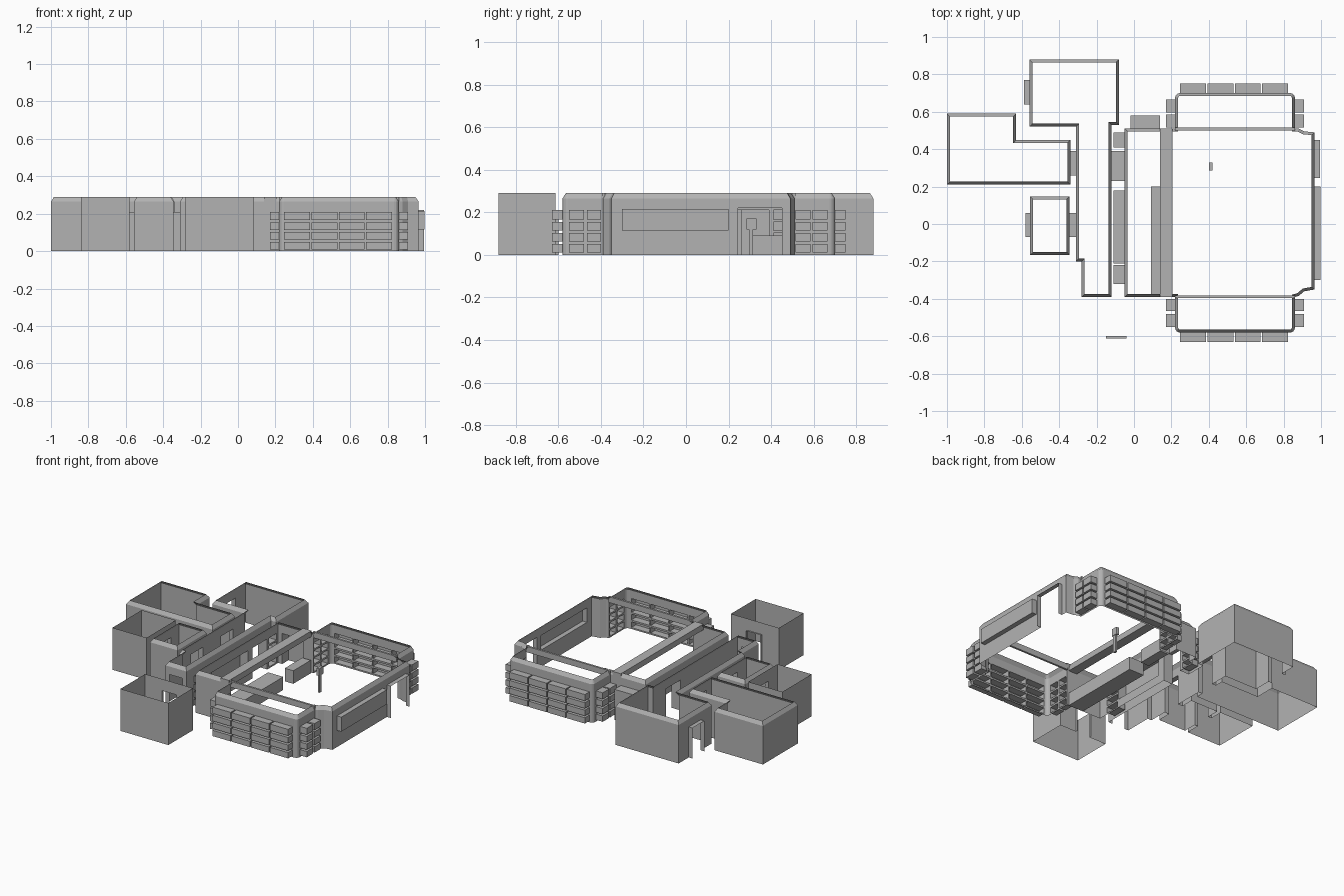
import bpy, bmesh, math
from mathutils import Vector

if "Cube" in bpy.data.objects:
    bpy.data.objects.remove(bpy.data.objects["Cube"])

grey = bpy.data.materials.new("plain_grey")
grey.use_nodes = True
grey.diffuse_color = (0.45, 0.45, 0.45, 1)
grey.node_tree.nodes["Principled BSDF"].inputs["Base Color"].default_value = (0.45, 0.45, 0.45, 1)

TOP, CORNICE_Z, INSET, DOOR_Z = 0.29, 0.265, 0.016, 0.21
ROWS = [(0.01, 0.05), (0.062, 0.102), (0.114, 0.154), (0.166, 0.21)]


def finish(name, bm):
    bmesh.ops.remove_doubles(bm, verts=bm.verts, dist=0.0005)
    mesh = bpy.data.meshes.new(name)
    bm.to_mesh(mesh)
    bm.free()
    mesh.materials.append(grey)
    obj = bpy.data.objects.new(name, mesh)
    bpy.context.collection.objects.link(obj)
    return obj


def face(bm, *points):
    bm.faces.new([bm.verts.new(p) for p in points])


def box(name, x0, x1, y0, y1, z0, z1):
    bm = bmesh.new()
    bmesh.ops.create_cube(bm, size=1)
    for v in bm.verts:
        v.co = ((x0 + x1) / 2 + v.co.x * (x1 - x0),
                (y0 + y1) / 2 + v.co.y * (y1 - y0),
                (z0 + z1) / 2 + v.co.z * (z1 - z0))
    return finish(name, bm)


def arc(cx, cy, r, start, steps=4):
    # quarter turn, counter-clockwise
    return [(cx + r * math.cos(math.radians(start + 90 * i / steps)),
             cy + r * math.sin(math.radians(start + 90 * i / steps))) for i in range(steps + 1)]


def hole(axis, at, a0, a1, z0=0, z1=DOOR_Z, depth=0, closed=False):
    # opening in the wall lying at axis = at
    return dict(axis=axis, at=at, a0=a0, a1=a1, z0=z0, z1=z1, depth=depth, closed=closed)


def shelves(axis, at, columns, depth=0.05):
    return [hole(axis, at, a, b, z0, z1, depth, True) for a, b in columns for z0, z1 in ROWS]


def wall(bm, p, q, top, holes):
    # panel from p to q, gridded around its openings
    p, q = Vector(p), Vector(q)
    d = (q - p).normalized()
    out = Vector((d.y, -d.x))
    length = (q - p).length
    mine = []
    for h in holes:
        k = 0 if h["axis"] == "x" else 1
        if abs(p[k] - h["at"]) > 0.002 or abs(q[k] - h["at"]) > 0.002:
            continue
        s = sorted((w - p[1 - k]) * d[1 - k] for w in (h["a0"], h["a1"]))
        if s[0] > -0.001 and s[1] < length + 0.001:
            mine.append((s[0], s[1], h))

    def at(s, z, depth=0):
        v = p + d * s + out * depth
        return (v.x, v.y, z)

    us = sorted({0, length, *[m[0] for m in mine], *[m[1] for m in mine]})
    zs = sorted({0, top, *[m[2]["z0"] for m in mine], *[m[2]["z1"] for m in mine]})
    for a, b in zip(us, us[1:]):
        for c, e in zip(zs, zs[1:]):
            u, z = (a + b) / 2, (c + e) / 2
            if not any(m[0] < u < m[1] and m[2]["z0"] < z < m[2]["z1"] for m in mine):
                face(bm, at(a, c), at(b, c), at(b, e), at(a, e))
    # reveals and backs of the openings
    for a, b, h in mine:
        c, e, n = h["z0"], h["z1"], h["depth"]
        if not n:
            continue
        face(bm, at(a, e), at(b, e), at(b, e, n), at(a, e, n))
        face(bm, at(a, c), at(a, e), at(a, e, n), at(a, c, n))
        face(bm, at(b, e), at(b, c), at(b, c, n), at(b, e, n))
        if c > 0:
            face(bm, at(b, c), at(a, c), at(a, c, n), at(b, c, n))
        if h["closed"]:
            face(bm, at(a, c, n), at(b, c, n), at(b, e, n), at(a, e, n))


def room(name, outline, holes=(), cornice=True):
    # counter-clockwise outline raised to walls, with a sloped cornice
    n = len(outline)
    bm = bmesh.new()
    for i in range(n):
        wall(bm, outline[i], outline[(i + 1) % n], CORNICE_Z if cornice else TOP, holes)
    finish(name + "_walls", bm)
    if not cornice:
        return
    inner = []
    for i in range(n):
        a, b, c = (Vector(outline[(i + k) % n]) for k in (-1, 0, 1))
        d1, d2 = (b - a).normalized(), (c - b).normalized()
        m = Vector((-d1.y - d2.y, d1.x + d2.x)).normalized()
        inner.append(b + m * INSET / max(0.5, m.dot(Vector((-d1.y, d1.x)))))
    bm = bmesh.new()
    for i in range(n):
        p, q, r, s = outline[i], outline[(i + 1) % n], inner[(i + 1) % n], inner[i]
        face(bm, (*p, CORNICE_Z), (*q, CORNICE_Z), (*r, TOP), (*s, TOP))
    finish(name + "_cornice", bm)


def rect(x0, x1, y0, y1):
    return [(x0, y0), (x1, y0), (x1, y1), (x0, y1)]


# Main hall with front and back alcoves
L, R, F, B = 0.22, 0.86, -0.58, 0.70
hall = [(-0.05, -0.39), (L, -0.39)]
hall += arc(L + 0.025, F + 0.025, 0.025, 180) + arc(R - 0.025, F + 0.025, 0.025, 270)
hall += [(R, -0.39), (0.88, -0.385), (0.91, -0.36), (0.965, -0.35)]
hall += [(0.965, 0.49), (0.91, 0.495), (0.88, 0.51), (R, 0.51)]
hall += arc(R - 0.025, B - 0.025, 0.025, 0) + arc(L + 0.025, B - 0.025, 0.025, 90)
hall += [(L, 0.51), (-0.05, 0.51)]

columns = [(0.247 + 0.146 * i, 0.385 + 0.146 * i) for i in range(4)]
openings = shelves("y", F, columns) + shelves("y", B, columns)
for x in (L, R):
    openings += shelves("x", x, [(-0.465, -0.40), (-0.55, -0.48), (0.515, 0.585), (0.595, 0.665)])
openings += shelves("x", -0.05, [(0.41, 0.49), (-0.32, -0.22)], 0.06)
openings += [
    hole("x", -0.05, 0.23, 0.39, depth=0.07),
    hole("x", -0.05, -0.21, 0.18, 0.06, 0.21, 0.06, True),
    hole("x", 0.965, 0.245, 0.45, 0, 0.22, 0.03),
    hole("x", 0.965, -0.30, 0.20, 0.115, 0.215, 0.033, True),
    hole("y", 0.51, -0.02, 0.14, 0, 0.21, 0.07, True),
]
room("hall", hall, openings)

# Beams across the alcove mouths and along the hall
for label, y in (("front", -0.388), ("back", 0.508)):
    box(label + "_alcove_beam", L, R, y - 0.007, y + 0.007, 0.25, TOP)
box("ceiling_beam", 0.14, 0.205, -0.39, 0.51, 0.25, TOP)

# Hall furniture
box("long_counter", 0.09, 0.205, -0.39, 0.20, 0, 0.09)
box("short_counter", 0.14, 0.205, 0.31, 0.50, 0, 0.09)
box("stand_post", 0.403, 0.417, 0.295, 0.315, 0, 0.12)
box("stand_head", 0.40, 0.42, 0.285, 0.33, 0.12, 0.17)

# Corridor joined to the back room
corridor = [(-0.56, 0.52), (-0.31, 0.52), (-0.31, -0.20), (-0.28, -0.20), (-0.28, -0.39),
            (-0.12, -0.39), (-0.12, 0.53), (-0.08, 0.53), (-0.08, 0.88), (-0.56, 0.88)]
room("corridor", corridor, [
    hole("x", -0.56, 0.64, 0.77, depth=0.028),
    hole("x", -0.12, 0.23, 0.39),
    hole("x", -0.31, -0.07, 0.06),
    hole("x", -0.31, 0.26, 0.39),
    hole("y", -0.39, -0.25, -0.15),
])

# Stepped side room
side = [(-1, 0.21), (-0.34, 0.21), (-0.34, 0.45), (-0.63, 0.45), (-0.63, 0.59), (-1, 0.59)]
room("side_room", side, [hole("x", -0.34, 0.26, 0.39, depth=0.03)])

# Small rooms
room("small_room", rect(-0.555, -0.345, -0.165, 0.147), [
    hole("x", -0.555, -0.07, 0.06, depth=0.025),
    hole("x", -0.345, -0.07, 0.06, depth=0.035),
])
room("plain_side_room", rect(-0.84, -0.58, -0.168, 0.15),
     [hole("x", -0.58, -0.07, 0.06)], False)
room("plain_front_room", rect(-0.28, 0.085, -0.88, -0.612),
     [hole("y", -0.612, -0.15, -0.04, depth=0.013)], False)
